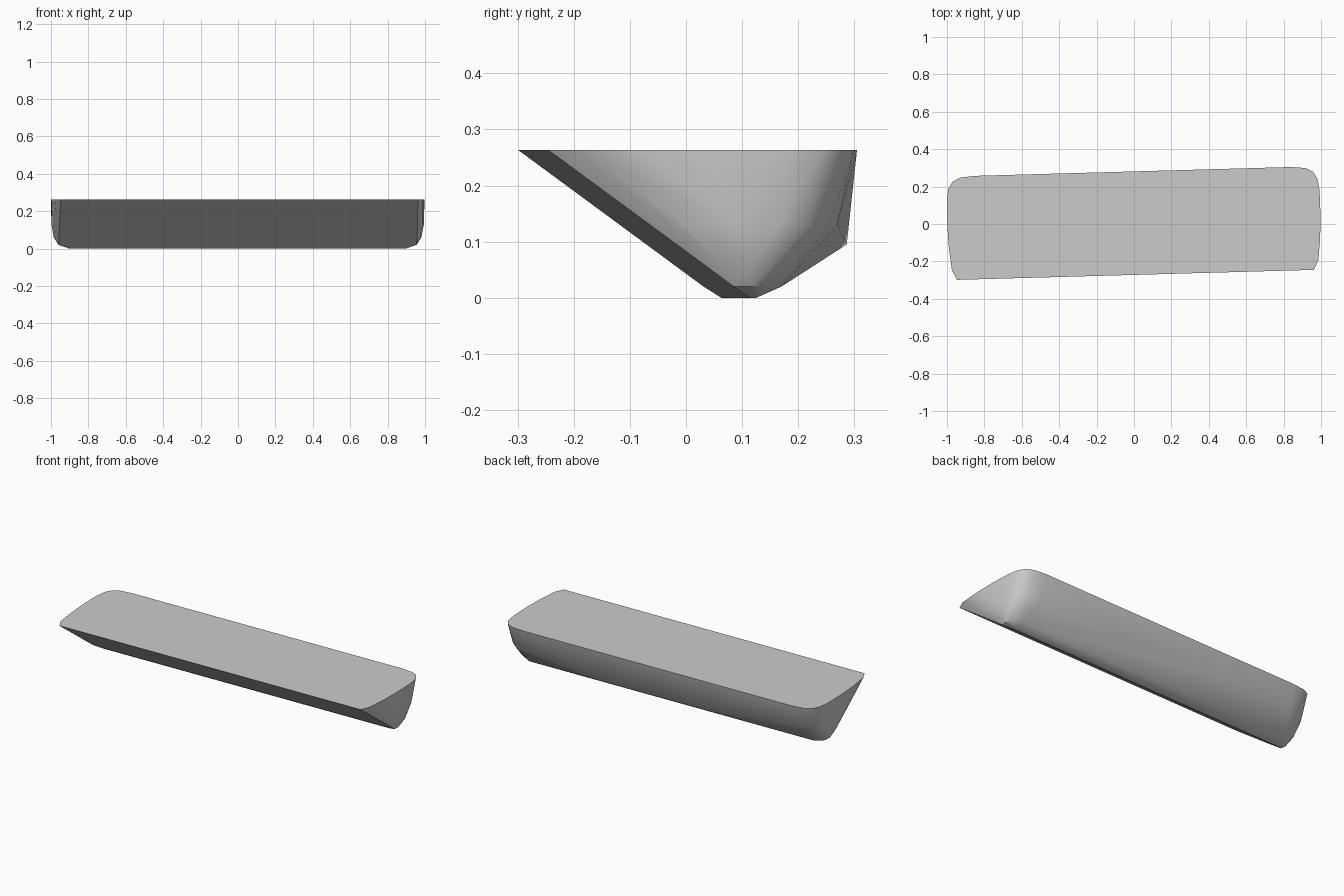
import bpy, bmesh, math
from mathutils import Matrix

cube = bpy.data.objects.get("Cube")
if cube:
    bpy.data.objects.remove(cube, do_unlink=True)

grey = bpy.data.materials.new("plain grey")
grey.use_nodes = True
grey.diffuse_color = (0.6, 0.6, 0.6, 1)
grey.node_tree.nodes["Principled BSDF"].inputs["Base Color"].default_value = (0.6, 0.6, 0.6, 1)

# Rounded end contours at each height, front to back (x, y)
contours = {
    0.263: [(.955, -.272), (.98, -.22), (.993, -.1), (.998, .02), (.997, .15),
            (.987, .215), (.965, .252), (.925, .273), (.85, .281)],
    0.13: [(.957, -.09), (.985, -.03), (.996, .06), (.991, .14), (.975, .19),
           (.93, .23), (.85, .246)],
    0.06: [(.958, .004), (.975, .04), (.983, .09), (.975, .13), (.95, .155), (.9, .178)],
    0.02: [(.955, .058), (.958, .09), (.95, .115), (.9, .145)],
    0.0: [(.9, .088), (.9, .1)],
}

# Skin the mirrored ends and the short ridge along the lower back
bm = bmesh.new()
for z, contour in contours.items():
    for x, y in contour:
        for side in (-1, 1):
            bm.verts.new((side * x, y, z))
for x in (-.22, .34):
    bm.verts.new((x, .277, .095))
hull = bmesh.ops.convex_hull(bm, input=bm.verts)
loose = {g for g in hull["geom_interior"] + hull["geom_unused"] if isinstance(g, bmesh.types.BMVert)}
bmesh.ops.delete(bm, geom=list(loose), context='VERTS')
bmesh.ops.dissolve_limit(bm, angle_limit=math.radians(1), verts=bm.verts, edges=bm.edges)
bmesh.ops.recalc_face_normals(bm, faces=bm.faces)

# The whole block sits slightly turned
bmesh.ops.transform(bm, matrix=Matrix.Rotation(.028, 4, 'Z'), verts=bm.verts)
mesh = bpy.data.meshes.new("tapered_block")
bm.to_mesh(mesh)
bm.free()
mesh.materials.append(grey)
block = bpy.data.objects.new("tapered_block", mesh)
bpy.context.collection.objects.link(block)
bpy.context.view_layer.objects.active = block
block.select_set(True)
bpy.ops.object.shade_smooth_by_angle(angle=math.radians(30))
